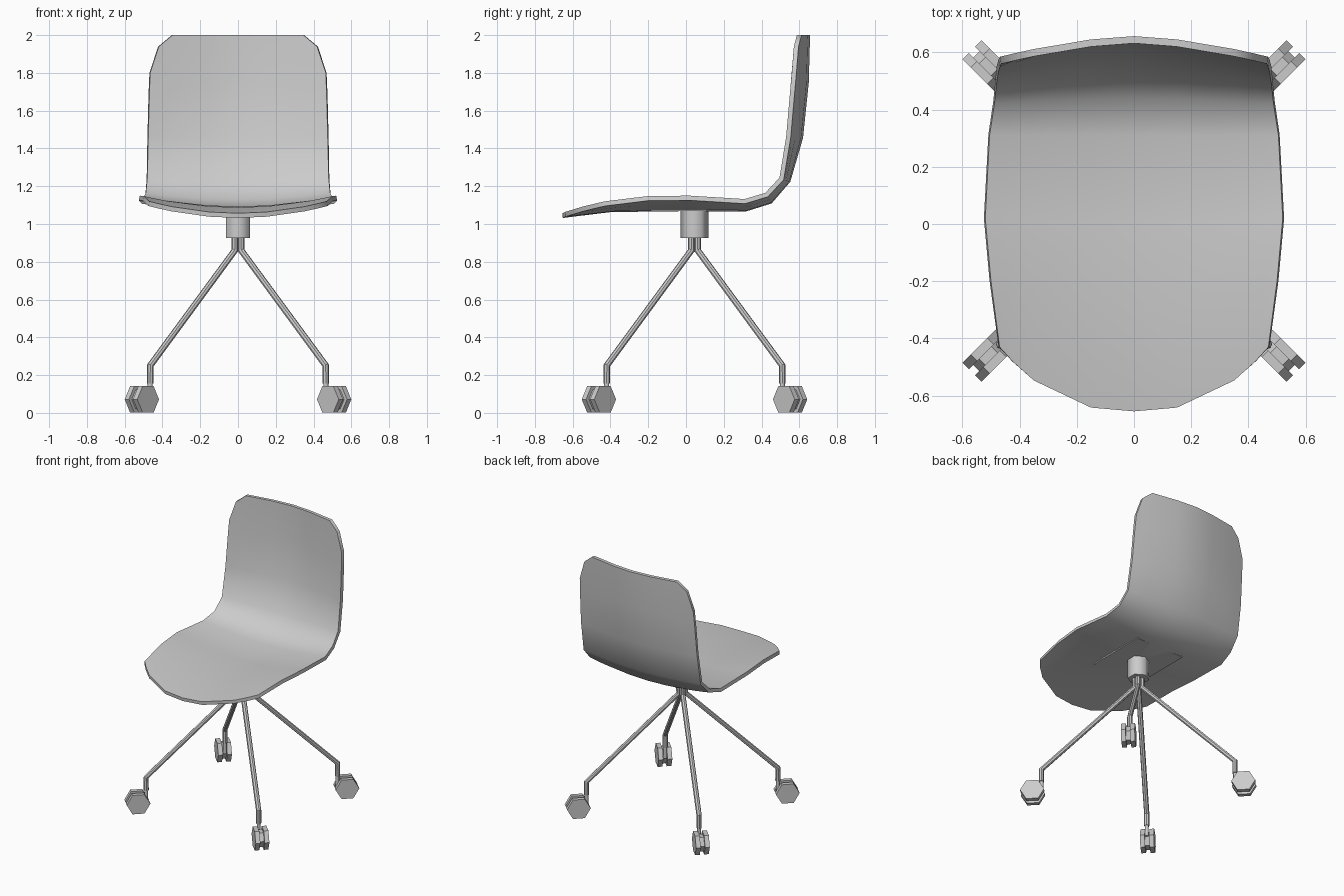
import bpy, bmesh
from math import radians
from mathutils import Matrix, Vector

if "Cube" in bpy.data.objects:
    bpy.data.objects.remove(bpy.data.objects["Cube"])


def add_mesh(name, bm, angle=50):
    me = bpy.data.meshes.new(name)
    bm.to_mesh(me)
    bm.free()
    ob = bpy.data.objects.new(name, me)
    bpy.context.collection.objects.link(ob)
    smooth(ob, angle)
    return ob


def smooth(ob, angle):
    bpy.ops.object.select_all(action='DESELECT')
    ob.select_set(True)
    bpy.context.view_layer.objects.active = ob
    bpy.ops.object.shade_smooth_by_angle(angle=radians(angle))


def prism(bm, center, axis, side, radius, depth, sides=6):
    """Cylinder along axis with a corner pointing towards side."""
    z, y = Vector(axis).normalized(), Vector(side).normalized()
    m = Matrix((y.cross(z), y, z)).transposed().to_4x4()
    m.translation = center
    bmesh.ops.create_cone(bm, cap_ends=True, segments=sides, radius1=radius,
                          radius2=radius, depth=depth, matrix=m)


# Seat shell: rows of (centre y, centre z, half width, edge y, edge z)
ROWS = [(-.655, 1.057, .47, -.43, 1.12), (-.40, 1.088, .50, -.20, 1.148),
        (0, 1.093, .52, .02, 1.15), (.31, 1.09, .505, .31, 1.132),
        (.44, 1.13, .488, .42, 1.165), (.53, 1.235, .48, .495, 1.245),
        (.595, 1.46, .475, .53, 1.46), (.625, 1.75, .469, .55, 1.69),
        (.632, 2.0, .465, .56, 1.80)]
HALF = [.32, .745, .9, 1]
COLS = [-u for u in reversed(HALF)] + [0] + HALF
bm = bmesh.new()
grid = []
for i, (cy, cz, w, ey, ez) in enumerate(ROWS):
    row = []
    for u in COLS:
        a = abs(u)
        y = cy + (ey - cy) * a ** (2.5 if i == 0 else 1.6)
        z = cz + (ez - cz) * a ** 2
        if i == len(ROWS) - 1:  # rounded top corners
            z = {1: 1.80, .9: 1.94}.get(a, 2.0)
        row.append(bm.verts.new((u * w, y, z)))
    grid.append(row)
for r0, r1 in zip(grid, grid[1:]):
    for c in range(len(COLS) - 1):
        bm.faces.new((r0[c], r0[c + 1], r1[c + 1], r1[c]))
shell = add_mesh("seat_shell", bm, 60)
mod = shell.modifiers.new("thickness", 'SOLIDIFY')
mod.thickness = .025
mod.offset = -1
bpy.ops.object.modifier_apply(modifier=mod.name)
smooth(shell, 50)

# Mounting plate under the seat
CY = .045
bm = bmesh.new()
bmesh.ops.create_cube(bm, size=1, matrix=Matrix.Translation((0, CY, 1.075))
                      @ Matrix.Diagonal((.40, .46, .014, 1)))
add_mesh("mounting_plate", bm, 30)

# Central hub
bm = bmesh.new()
prism(bm, (0, CY, .998), (0, 0, 1), (0, 1, 0), .073, .146)
add_mesh("hub", bm, 65)

# Four bent legs, each with a twin-wheel caster
for sx, side in ((-1, "left"), (1, "right")):
    for sy, end in ((-1, "front"), (1, "back")):
        cu = bpy.data.curves.new("leg_path", 'CURVE')
        cu.dimensions = '3D'
        cu.bevel_depth = .018
        cu.bevel_resolution = 2
        cu.use_fill_caps = True
        sp = cu.splines.new('POLY')
        path = [(.017, .94), (.017, .86), (.465, .25), (.465, .155)]
        sp.points.add(len(path) - 1)
        for p, (d, z) in zip(sp.points, path):
            p.co = (sx * d, CY + sy * d, z, 1)
        leg = bpy.data.objects.new(f"{end}_{side}_leg", cu)
        bpy.context.collection.objects.link(leg)
        bpy.ops.object.select_all(action='DESELECT')
        leg.select_set(True)
        bpy.context.view_layer.objects.active = leg
        bpy.ops.object.convert(target='MESH')
        smooth(bpy.context.object, 40)

        radial = Vector((sx, sy, 0)).normalized()
        axle = Vector((-sy, sx, 0)).normalized()
        c = Vector((sx * .509, CY + sy * .506, .0715))
        bm = bmesh.new()
        for s in (-1, 1):
            prism(bm, c + axle * s * .031, axle, radial, .0815, .032)
        prism(bm, c, axle, radial, .06, .04)
        prism(bm, (sx * .465, CY + sy * .465, .12), (0, 0, 1), (0, 1, 0),
              .013, .09, 8)
        add_mesh(f"{end}_{side}_caster", bm, 50)
